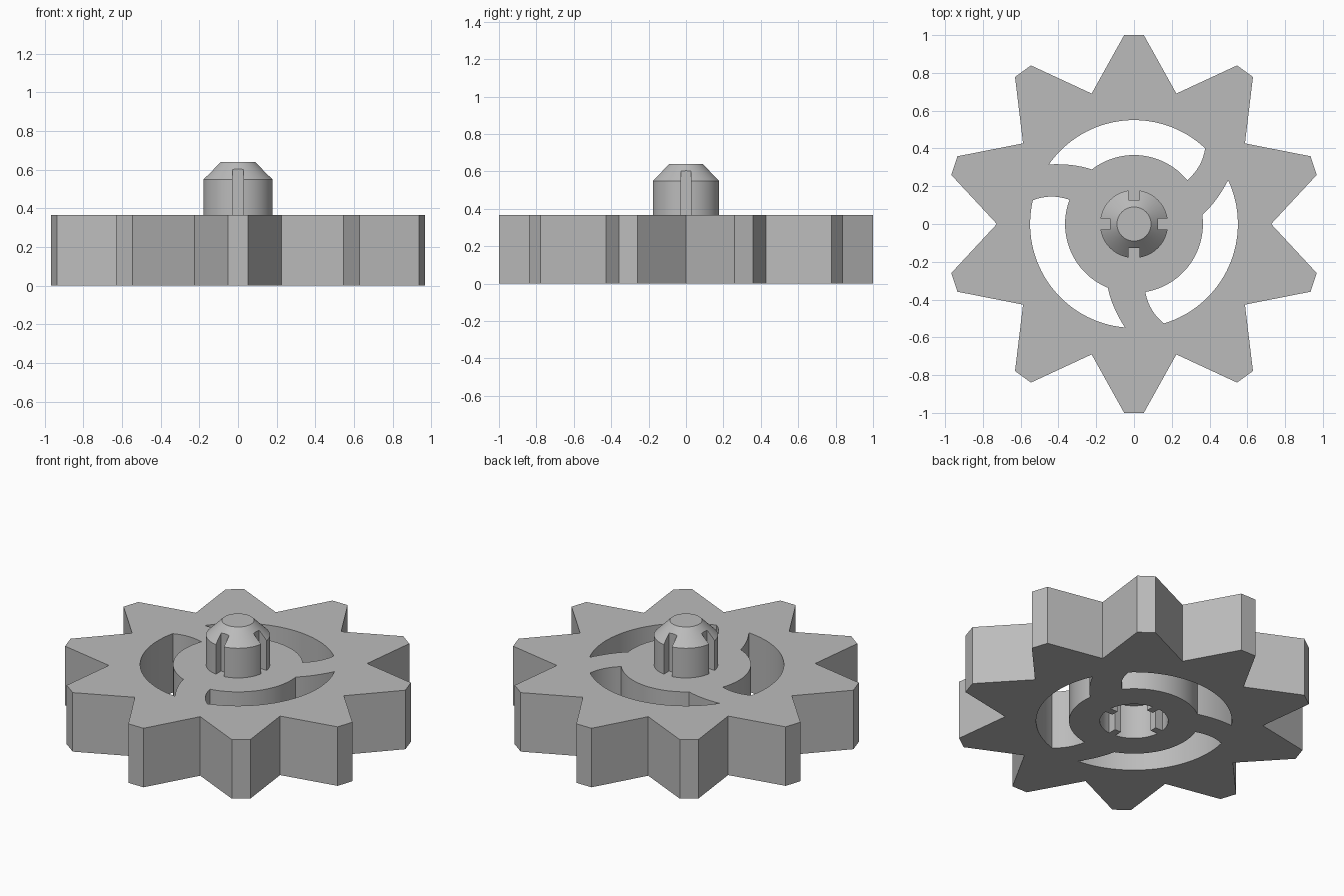
import bpy
import bmesh
from math import cos, sin, radians, degrees, asin, pi

cube = bpy.data.objects.get("Cube")
if cube:
    bpy.data.objects.remove(cube, do_unlink=True)

THICK = 0.366
GREY = (0.5, 0.5, 0.5, 1.0)

mat = bpy.data.materials.new("plain grey")
mat.use_nodes = True
mat.diffuse_color = GREY
mat.node_tree.nodes["Principled BSDF"].inputs["Base Color"].default_value = GREY


def polar(r, deg):
    return (r * cos(radians(deg)), r * sin(radians(deg)))


def turn(p, deg):
    c, s = cos(radians(deg)), sin(radians(deg))
    return (p[0] * c - p[1] * s, p[0] * s + p[1] * c)


def arc(r, a, b, n):
    return [polar(r, a + (b - a) * i / n) for i in range(n + 1)]


def bow(a, m, b, n=8):
    """Curve from a to b through m, without its end points."""
    out = []
    for i in range(1, n):
        t = i / n
        out.append(tuple(a[k] * (1 - t) * (1 - 2 * t) + m[k] * 4 * t * (1 - t)
                         + b[k] * t * (2 * t - 1) for k in (0, 1)))
    return out


def loft(name, rings):
    """Closed solid through (z, outline) rings with equal point counts."""
    bm = bmesh.new()
    loops = [[bm.verts.new((x, y, z)) for x, y in pts] for z, pts in rings]
    n = len(loops[0])
    for lo, hi in zip(loops, loops[1:]):
        for i in range(n):
            j = (i + 1) % n
            bm.faces.new((lo[i], lo[j], hi[j], hi[i]))
    bm.faces.new(loops[0][::-1])
    bm.faces.new(loops[-1])
    bmesh.ops.recalc_face_normals(bm, faces=bm.faces)
    mesh = bpy.data.meshes.new(name)
    bm.to_mesh(mesh)
    bm.free()
    mesh.materials.append(mat)
    obj = bpy.data.objects.new(name, mesh)
    bpy.context.collection.objects.link(obj)
    return obj


def prism(name, pts, z0, z1):
    return loft(name, [(z0, pts), (z1, pts)])


def select(obj):
    bpy.ops.object.select_all(action="DESELECT")
    obj.select_set(True)
    bpy.context.view_layer.objects.active = obj


def carve(obj, cutter, operation="DIFFERENCE"):
    select(obj)
    mod = obj.modifiers.new("carve", "BOOLEAN")
    mod.operation, mod.solver, mod.object = operation, "EXACT", cutter
    bpy.ops.object.modifier_apply(modifier=mod.name)
    bpy.data.objects.remove(cutter, do_unlink=True)


def keyed_circle(r, r_in, half):
    """Circle with a square notch on each of the four axes."""
    a = degrees(asin(half / r))
    quarter = [(r_in, -half), (r_in, half)] + arc(r, a, 90 - a, 16)
    return [turn(p, 90 * k) for k in range(4) for p in quarter]


# Toothed wheel with ten blunt teeth
tooth = [(0.726, 0)] + [turn((1.0, s), 18) for s in (-0.052, 0.052)]
wheel = prism("toothed_wheel", [turn(p, 36 * k) for k in range(10) for p in tooth],
              0, THICK)

# Three slots that leave curved spokes
o1, o2 = polar(0.55, 46.8), polar(0.55, 145)
i1, i2 = polar(0.365, 39.4), polar(0.365, 127.7)
slot = (arc(0.55, 46.8, 145, 32) + bow(o2, (-0.33, 0.312), i2)
        + arc(0.365, 127.7, 39.4, 32) + bow(i1, (0.346, 0.309), o1))
for k in range(3):
    carve(wheel, prism("slot_cutter", [turn(p, 120 * k) for p in slot], -0.1, 0.5))

# Keyed socket underneath
carve(wheel, prism("socket_cutter", keyed_circle(0.192, 0.14, 0.022), -0.1, 0.21))

# Tapered post with four keyways
post = loft("keyed_post", [(z, arc(r, 0, 354.375, 63)) for z, r in
                           ((THICK - 0.01, 0.18), (0.55, 0.18), (0.64, 0.09))])
carve(post, prism("keyway_cutter", keyed_circle(0.3, 0.126, 0.028), 0.3, 0.7),
      "INTERSECT")

for obj in (wheel, post):
    select(obj)
    bpy.ops.object.shade_smooth_by_angle(angle=pi / 6)
